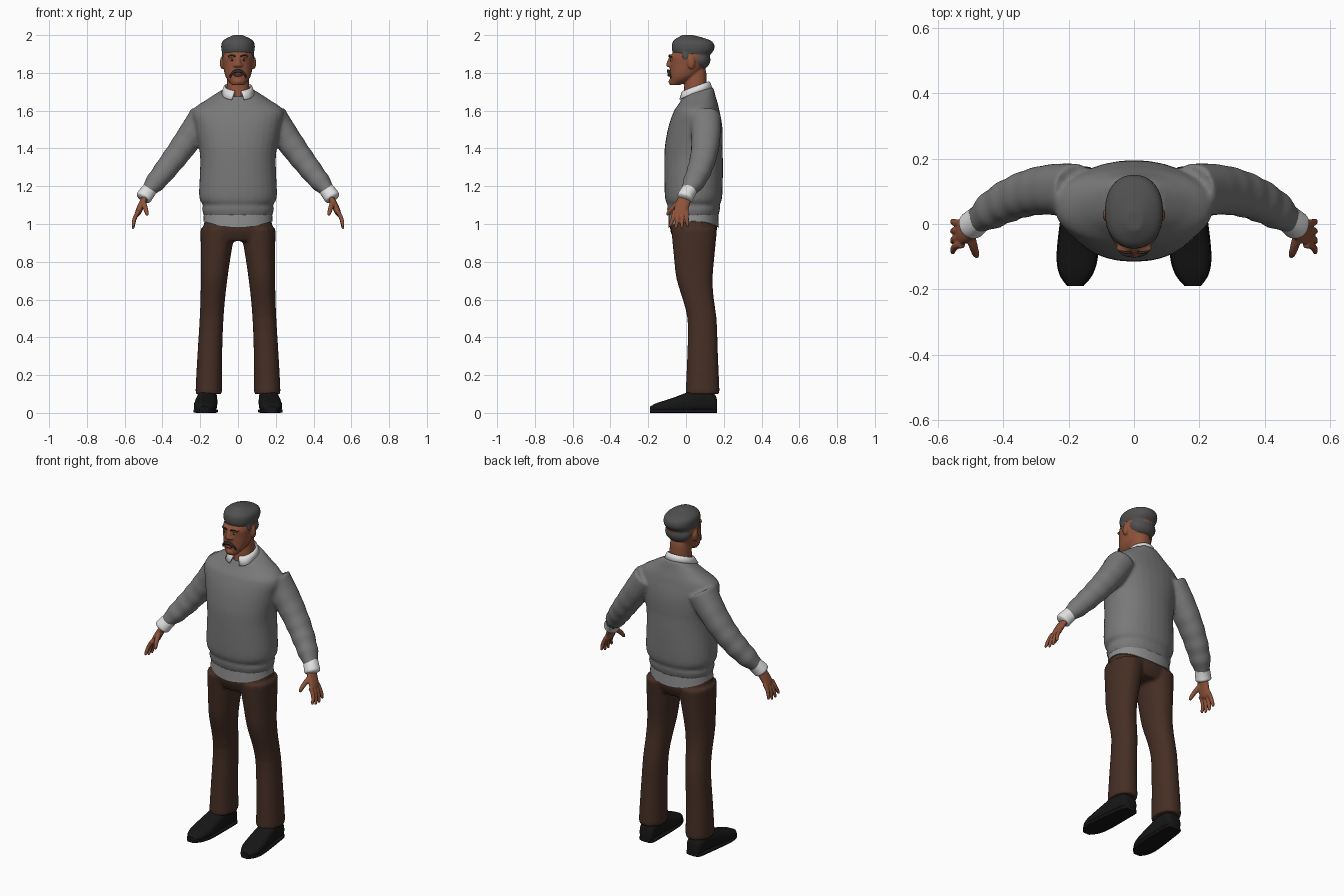
import bpy, bmesh, math
from mathutils import Vector, Matrix
from mathutils.geometry import interpolate_bezier

old_cube = bpy.data.objects.get("Cube")
if old_cube:
    bpy.data.objects.remove(old_cube, do_unlink=True)

X_AXIS, Y_AXIS, Z_AXIS = Matrix.Identity(3)


def material(name, red, green, blue):
    made = bpy.data.materials.new(name)
    made.use_nodes = True
    made.diffuse_color = (red, green, blue, 1)
    shader = made.node_tree.nodes["Principled BSDF"]
    shader.inputs["Base Color"].default_value = made.diffuse_color
    return made


skin = material("brown skin", 0.27, 0.085, 0.042)
lip_brown = material("dark lips", 0.16, 0.045, 0.03)
hair_grey = material("grey hair", 0.08, 0.08, 0.08)
charcoal = material("charcoal moustache", 0.03, 0.025, 0.02)
white = material("white shirt", 0.75, 0.75, 0.75)
wool_grey = material("grey sweater", 0.19, 0.19, 0.19)
pale_grey = material("pale grey hem", 0.27, 0.27, 0.27)
trouser_brown = material("dark brown cloth", 0.06, 0.028, 0.018)
black = material("black leather", 0.008, 0.008, 0.008)


def oval(bm, centre, side, up, width, height, power=2.2, count=32):
    """One ring of vertices, slightly squarer than an ellipse."""
    ring = []
    for step in range(count):
        angle = math.tau * step / count
        across, along = math.cos(angle), math.sin(angle)
        across = math.copysign(abs(across) ** (2 / power), across)
        along = math.copysign(abs(along) ** (2 / power), along)
        ring.append(bm.verts.new(centre + side * across * width + up * along * height))
    return ring


def skin_rings(bm, rings):
    for lower, upper in zip(rings, rings[1:]):
        for k in range(len(lower)):
            bm.faces.new((lower[k], lower[k - 1], upper[k - 1], upper[k]))
    bm.faces.new(rings[0])
    bm.faces.new(rings[-1])


def loft(bm, sections, centre, up=Y_AXIS, power=2.2):
    """Smooth body through (position, half width, half depth) sections."""
    knots = [Vector(section) for section in sections]
    padded = [knots[0], *knots, knots[-1]]
    rows = [knots[0]]
    for before, start, end, after in zip(padded, padded[1:], padded[2:], padded[3:]):
        rows += interpolate_bezier(start, start + (end - before) / 6,
                                   end - (after - start) / 6, end, 7)[1:]
    skin_rings(bm, [oval(bm, Vector(centre(*row)), X_AXIS, up, row.y, row.z, power)
                    for row in rows])


def tube(bm, start, bend, end, thick, thin, flat=1, ripple=0):
    """Bent tapering limb with a rounded tip; flat widens it front to back."""
    start, bend, end = Vector(start), Vector(bend), Vector(end)
    path = interpolate_bezier(start, start.lerp(bend, 2 / 3), end.lerp(bend, 2 / 3), end, 25)
    rings = []
    for i, point in enumerate(path):
        t = i / (len(path) - 1)
        heading = (path[min(i + 1, len(path) - 1)] - path[max(i - 1, 0)]).normalized()
        side = (Y_AXIS - heading * heading.y).normalized()
        radius = thick + (thin - thick) * t + ripple * t * math.sin(40 * t)
        radius *= 1 - t ** 12 / 2
        rings.append(oval(bm, point, side, heading.cross(side), radius * flat, radius))
    skin_rings(bm, rings)


def ball(bm, centre, radii):
    placing = Matrix.Translation(centre) @ Matrix.Diagonal((*radii, 1))
    bmesh.ops.create_uvsphere(bm, u_segments=16, v_segments=12, radius=1, matrix=placing)


def mirror(bm):
    """Copy everything built so far to the other side."""
    copied = bmesh.ops.duplicate(bm, geom=bm.verts[:] + bm.edges[:] + bm.faces[:])["geom"]
    verts = [item for item in copied if isinstance(item, bmesh.types.BMVert)]
    bmesh.ops.scale(bm, vec=(-1, 1, 1), verts=verts)


def finish(bm, name, colour, voxel=None, thickness=None):
    bmesh.ops.recalc_face_normals(bm, faces=bm.faces)
    mesh = bpy.data.meshes.new(name)
    bm.to_mesh(mesh)
    bm.free()
    mesh.materials.append(colour)
    mesh.shade_smooth()
    mesh.set_sharp_from_angle(angle=math.radians(50))
    part = bpy.data.objects.new(name, mesh)
    bpy.context.collection.objects.link(part)
    if thickness:
        part.modifiers.new("thickness", "SOLIDIFY").thickness = thickness
    if voxel:
        blend = part.modifiers.new("blend", "REMESH")
        blend.mode, blend.voxel_size, blend.use_smooth_shade = "VOXEL", voxel, True
        part.modifiers.new("soften", "SMOOTH").iterations = 3


# Sweater: sleeves and torso blended, neckline rising to the back
bm = bmesh.new()
tube(bm, (0.18, 0.1, 1.57), (0.34, 0.13, 1.33), (0.49, 0, 1.16), 0.078, 0.05, flat=1.08, ripple=0.003)
mirror(bm)
loft(bm, [(1.04, 0.18, 0.13), (1.08, 0.19, 0.14), (1.1, 0.184, 0.138), (1.15, 0.206, 0.152),
          (1.35, 0.2, 0.155), (1.5, 0.225, 0.145), (1.6, 0.24, 0.12), (1.66, 0.16, 0.095),
          (1.7, 0.09, 0.08)],
     lambda z, width, depth: (0, 0.04 + max(0, z - 1.4) / 12, z))
for vert in bm.verts:
    vert.co.z += 3 * max(0, vert.co.z - 1.6) * (vert.co.y - 0.06)
finish(bm, "sweater", wool_grey, voxel=0.01)

# Shirt tail, dipping at the middle of the front and back
bm = bmesh.new()
loft(bm, [(1.015, 0.184, 0.134), (1.06, 0.18, 0.13)], lambda z, width, depth: (0, 0.04, z))
for vert in bm.verts:
    if vert.co.z < 1.03:
        vert.co.z -= 0.035 * math.cos(vert.co.x / 0.184 * math.pi / 2)
finish(bm, "shirt_tail", pale_grey)

# Trousers: legs that bow back below the knee, joined at the hips
bm = bmesh.new()


def leg_centre(z, width, depth):
    knee = min(1, max(0, (z - 0.45) / 0.3))
    return 0.155 - 0.06 * max(0, z - 0.1) ** 1.5, 0.088 - 0.045 * knee * knee * (3 - 2 * knee), z


loft(bm, [(0.1, 0.07, 0.09), (0.5, 0.063, 0.077), (0.75, 0.073, 0.1), (0.98, 0.093, 0.122)], leg_centre)
mirror(bm)
loft(bm, [(0.91, 0.16, 0.1), (0.97, 0.183, 0.124), (1.05, 0.17, 0.12)],
     lambda z, width, depth: (0, 0.04, z))
finish(bm, "trousers", trouser_brown, voxel=0.01)

# Shoes: uppers resting on flat soles, toes turned slightly out
bm = bmesh.new()
shoe = [(0.165, 0.026, 0.03), (0.15, 0.045, 0.05), (0.08, 0.052, 0.065),
        (-0.08, 0.061, 0.038), (-0.15, 0.05, 0.027), (-0.19, 0.022, 0.017)]
sole = [(y, width + 0.003, 0.01) for y, width, height in shoe]
for outline, squareness in ((shoe, 2.6), (sole, 5)):
    loft(bm, outline, lambda y, width, height: (0.167 - y / 15, y, height), Z_AXIS, squareness)
mirror(bm)
finish(bm, "shoes", black)

# Shirt cuffs
bm = bmesh.new()
tube(bm, (0.47, 0.02, 1.18), (0.49, 0, 1.155), (0.505, -0.01, 1.13), 0.04, 0.044)
mirror(bm)
finish(bm, "cuffs", white)

# Hands: flat palm, four spread fingers and a thumb
bm = bmesh.new()
tube(bm, (0.485, 0, 1.15), (0.51, -0.02, 1.11), (0.535, -0.032, 1.045), 0.017, 0.018, flat=2.1)
for finger in range(4):
    spread = finger - 1.5
    knuckle = -0.03 + 0.022 * spread
    tip = (0.555, -0.04 + 0.033 * spread, 0.972 + 0.006 * spread ** 2)
    tube(bm, (0.525, knuckle, 1.07), (0.555, knuckle, 1.03), tip, 0.012, 0.009)
tube(bm, (0.505, -0.02, 1.12), (0.49, -0.08, 1.09), (0.48, -0.1, 1.045), 0.016, 0.01)
mirror(bm)
finish(bm, "hands", skin, voxel=0.004)

# Head: brows, nostrils and ears, then skull, neck, nose and chin
bm = bmesh.new()
ball(bm, (0.03, -0.074, 1.89), (0.026, 0.014, 0.009))
ball(bm, (0.014, -0.086, 1.84), (0.011, 0.013, 0.009))
ball(bm, (0.085, 0.028, 1.853), (0.011, 0.02, 0.033))
mirror(bm)
loft(bm, [(1.735, 0.03, 0.026), (1.78, 0.066, 0.069), (1.85, 0.08, 0.1), (1.9, 0.082, 0.102),
          (1.96, 0.06, 0.07)],
     lambda z, width, depth: (0, depth - 0.085 + max(0, z - 1.88) / 2, z))
tube(bm, (0, 0.048, 1.66), (0, 0.05, 1.73), (0, 0.055, 1.85), 0.064, 0.054)
tube(bm, (0, -0.075, 1.89), (0, -0.086, 1.86), (0, -0.09, 1.83), 0.01, 0.019)
ball(bm, (0, -0.078, 1.753), (0.022, 0.015, 0.014))
finish(bm, "head", skin, voxel=0.005)

# Hair: sideburns, full cap and close-cut back
bm = bmesh.new()
ball(bm, (0.077, 0, 1.89), (0.008, 0.02, 0.03))
mirror(bm)
loft(bm, [(1.895, 0.08, 0.096), (1.93, 0.089, 0.113), (1.97, 0.08, 0.1), (2, 0.025, 0.03)],
     lambda z, width, depth: (0, depth / 3, z))
ball(bm, (0, 0.07, 1.87), (0.081, 0.06, 0.055))
finish(bm, "hair", hair_grey, voxel=0.006)

# Eyes
for name, colour, depth, radii in (("eye_whites", white, -0.076, (0.012, 0.008, 0.005)),
                                   ("pupils", charcoal, -0.082, (0.006, 0.004, 0.005))):
    bm = bmesh.new()
    ball(bm, (0.031, depth, 1.868), radii)
    mirror(bm)
    finish(bm, name, colour)

# Eyebrows and drooping moustache
bm = bmesh.new()
tube(bm, (0.012, -0.088, 1.887), (0.035, -0.09, 1.9), (0.053, -0.074, 1.886), 0.004, 0.003)
mirror(bm)
finish(bm, "eyebrows", charcoal)
bm = bmesh.new()
tube(bm, (0, -0.093, 1.81), (0.035, -0.095, 1.81), (0.042, -0.08, 1.775), 0.009, 0.005)
mirror(bm)
finish(bm, "moustache", charcoal)
bm = bmesh.new()
ball(bm, (0, -0.091, 1.788), (0.024, 0.008, 0.007))
finish(bm, "lips", lip_brown)

# Shirt collar: folded band, open at the front with two points
bm = bmesh.new()
rows = []
for step in range(41):
    angle = math.radians(14 + 8.3 * step)
    forward = math.cos(angle)
    point = max(0, forward) ** 3
    top = 1.73 - 0.025 * forward
    fold = [(0.06, top - 0.03), (0.068, top), (0.076, top - 0.004),
            (0.088 + 0.05 * point, top - 0.036 - 0.012 * point)]
    rows.append([bm.verts.new((radius * math.sin(angle), 0.052 - min(radius, 0.09) * forward, z))
                 for radius, z in fold])
for row, following in zip(rows, rows[1:]):
    for k in range(len(row) - 1):
        bm.faces.new((row[k], row[k + 1], following[k + 1], following[k]))
finish(bm, "shirt_collar", white, thickness=0.006)
